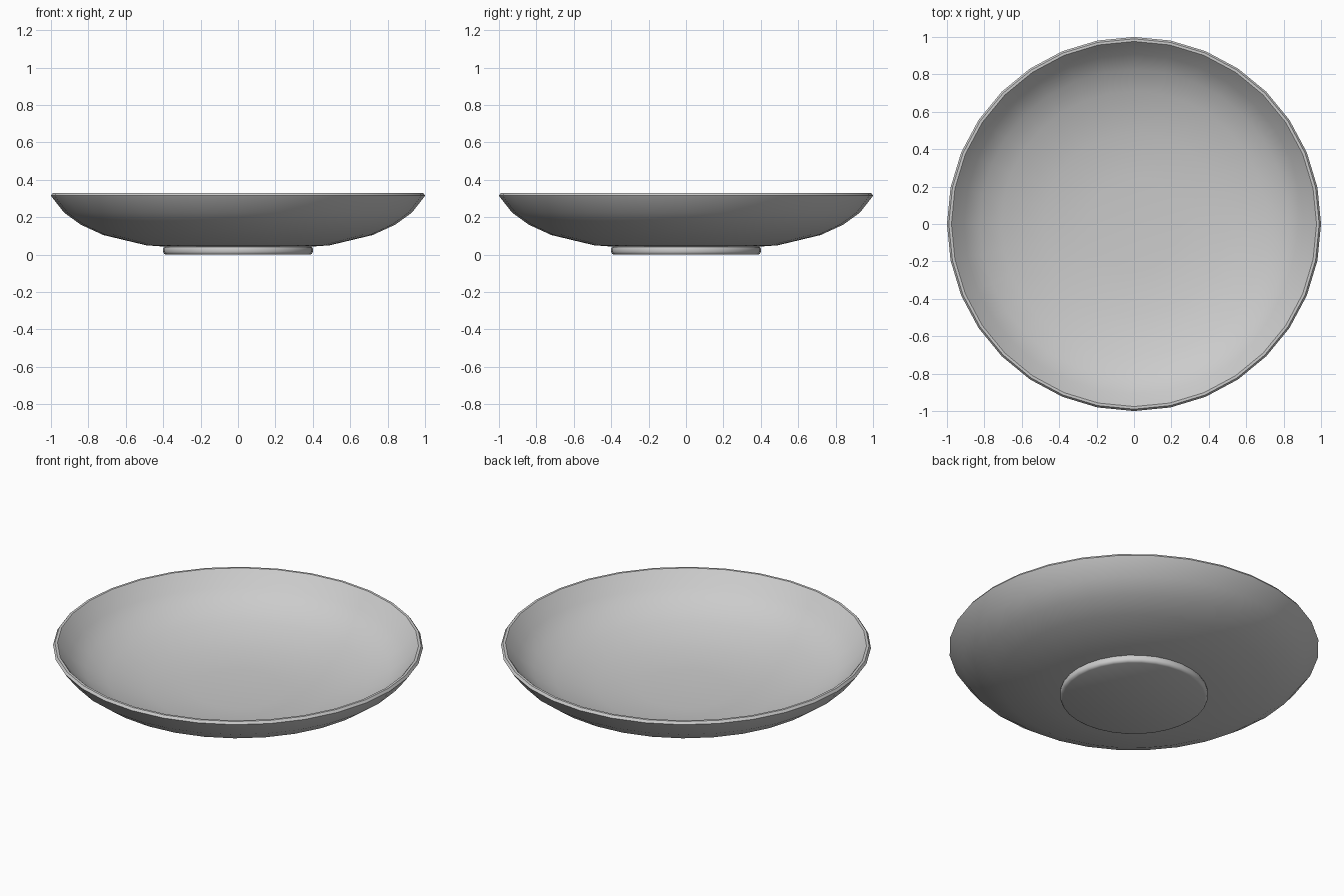
import bpy, bmesh, math

if "Cube" in bpy.data.objects:
    bpy.data.objects.remove(bpy.data.objects["Cube"])

SEGMENTS = 32


def lathe(name, profile):
    """Revolve (radius, z) points around z; radius 0 makes a pole."""
    bm = bmesh.new()
    rings = []
    for r, z in profile:
        if r == 0:
            rings.append([bm.verts.new((0, 0, z))] * SEGMENTS)
        else:
            rings.append([bm.verts.new((r * math.cos(2 * math.pi * i / SEGMENTS),
                                        r * math.sin(2 * math.pi * i / SEGMENTS), z))
                          for i in range(SEGMENTS)])
    for a, b in zip(rings, rings[1:]):
        for i in range(SEGMENTS):
            j = (i + 1) % SEGMENTS
            bm.faces.new(list(dict.fromkeys((a[i], a[j], b[j], b[i]))))
    bmesh.ops.recalc_face_normals(bm, faces=bm.faces)
    mesh = bpy.data.meshes.new(name)
    bm.to_mesh(mesh)
    bm.free()
    obj = bpy.data.objects.new(name, mesh)
    bpy.context.collection.objects.link(obj)
    bpy.ops.object.select_all(action='DESELECT')
    obj.select_set(True)
    bpy.context.view_layer.objects.active = obj
    bpy.ops.object.shade_smooth_by_angle(angle=math.radians(40))
    return obj


# Shallow dish: underside, thin rounded rim, then inside
lathe("dish", [
    (0, 0.03), (0.25, 0.033), (0.49, 0.05), (0.72, 0.105), (0.84, 0.16),
    (0.93, 0.225), (0.995, 0.308), (1.0, 0.316), (0.99, 0.33), (0.976, 0.33),
    (0.968, 0.322), (0.908, 0.245), (0.825, 0.184), (0.71, 0.132),
    (0.485, 0.078), (0.25, 0.061), (0, 0.058)])

# Round foot with softened edges
lathe("foot", [
    (0, 0), (0.385, 0), (0.395, 0.005), (0.4, 0.015), (0.4, 0.032),
    (0.396, 0.041), (0.385, 0.046), (0, 0.046)])
